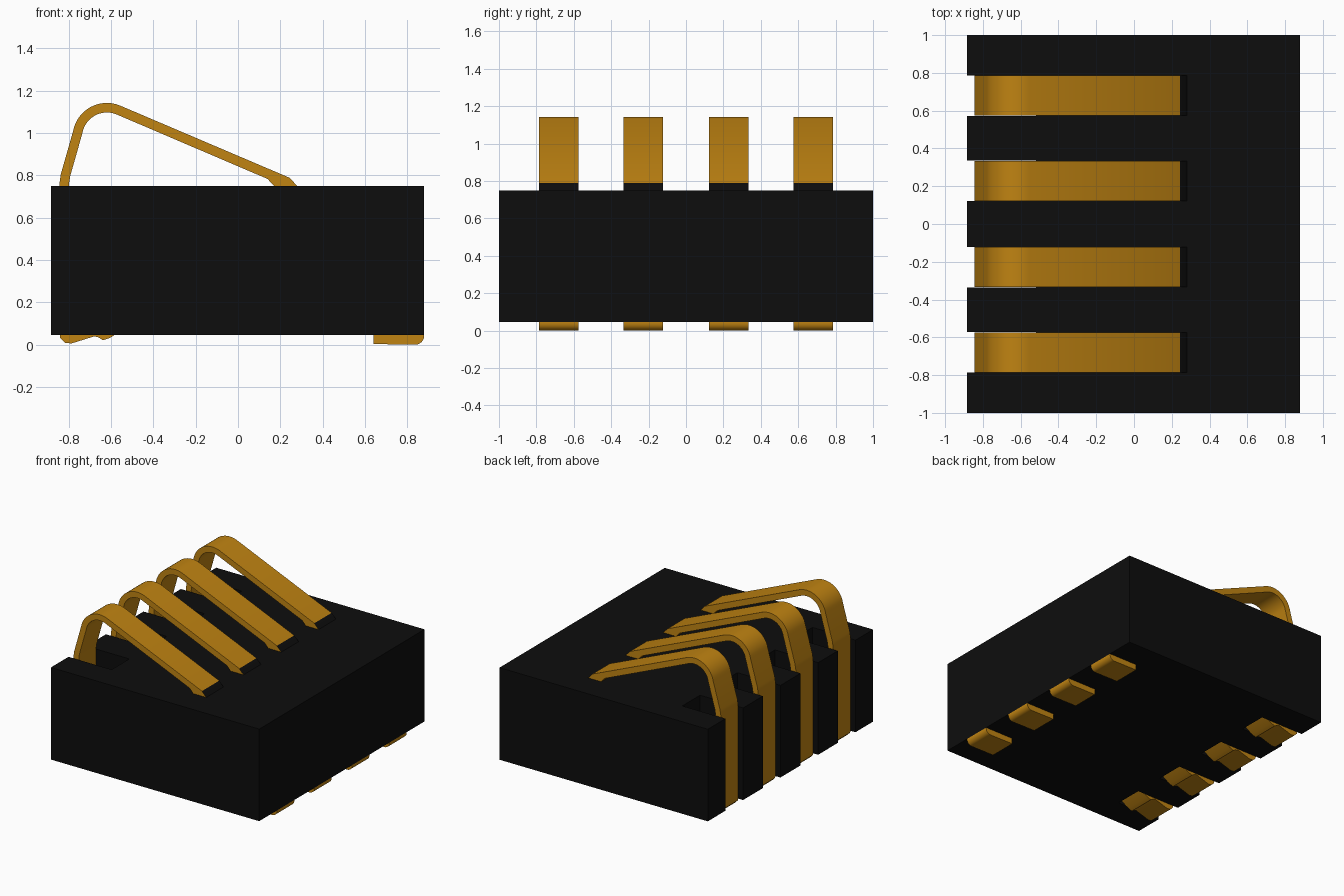
import bpy, bmesh, math
from mathutils import Vector

cube = bpy.data.objects.get("Cube")
if cube:
    bpy.data.objects.remove(cube, do_unlink=True)


def material(name, rgb, rough):
    m = bpy.data.materials.new(name)
    m.use_nodes = True
    m.diffuse_color = (*rgb, 1)
    bsdf = m.node_tree.nodes["Principled BSDF"]
    bsdf.inputs["Base Color"].default_value = (*rgb, 1)
    bsdf.inputs["Roughness"].default_value = rough
    return m


BLACK = material("black plastic", (0.004, 0.004, 0.004), 0.6)
GOLD = material("gold metal", (0.53, 0.23, 0.006), 0.4)


def prism(name, outline, offset, mats, smooth=False, end_rule=None):
    """Extrude a closed outline of 3D points along offset."""
    bm = bmesh.new()
    base = bm.faces.new([bm.verts.new(p) for p in outline])
    out = bmesh.ops.extrude_face_region(bm, geom=[base])
    bmesh.ops.translate(bm, vec=offset,
                        verts=[v for v in out["geom"] if isinstance(v, bmesh.types.BMVert)])
    bmesh.ops.recalc_face_normals(bm, faces=bm.faces)
    if end_rule:
        for f in bm.faces:
            f.material_index = 1 if end_rule(f) else 0
    me = bpy.data.meshes.new(name)
    bm.to_mesh(me)
    bm.free()
    for m in mats:
        me.materials.append(m)
    ob = bpy.data.objects.new(name, me)
    bpy.context.collection.objects.link(ob)
    if smooth:
        bpy.ops.object.select_all(action='DESELECT')
        ob.select_set(True)
        bpy.context.view_layer.objects.active = ob
        bpy.ops.object.shade_smooth_by_angle(angle=math.radians(35))
    return ob


def ribbon(path, half):
    """Mitred left and right offsets of an open path."""
    pts = [Vector(p) for p in path]
    left, right = [], []
    for i, p in enumerate(pts):
        a = (p - pts[i - 1]).normalized() if i else (pts[1] - p).normalized()
        b = (pts[i + 1] - p).normalized() if i < len(pts) - 1 else a
        na, nb = Vector((-a.y, a.x)), Vector((-b.y, b.x))
        n = (na + nb).normalized()
        d = n * half / max(n.dot(na), 0.5)
        left.append(p + d)
        right.append(p - d)
    return left, right


def arc(cx, cz, r, a0, a1, n):
    return [(cx + r * math.cos(math.radians(a0 + (a1 - a0) * i / n)),
             cz + r * math.sin(math.radians(a0 + (a1 - a0) * i / n))) for i in range(n + 1)]


ROWS = (-0.68, -0.228, 0.228, 0.68)
HALF = 0.105           # half width of each contact
BOTTOM, TOP = 0.045, 0.75

# Housing: a block with four slots cut into its left-hand edge
SLOT = HALF + 0.002
plan = [(0.88, 1), (-0.885, 1)]
for y in reversed(ROWS):
    plan += [(-0.885, y + SLOT), (-0.52, y + SLOT), (-0.52, y - SLOT), (-0.885, y - SLOT)]
plan += [(-0.885, -1), (0.88, -1)]
prism("housing", [(x, y, BOTTOM) for x, y in plan], (0, 0, TOP - BOTTOM), [BLACK])

# Spring contact side profile: bottom curl, upright, bend and sloping arm
path = [(-0.54, 0.10), (-0.615, 0.052), (-0.635, 0.045), (-0.65, 0.055), (-0.68, 0.062),
        (-0.79, 0.028), (-0.808, 0.030), (-0.820, 0.042), (-0.822, 0.06),
        (-0.822, 0.76), (-0.816, 0.80)]
path += arc(-0.62, 0.98, 0.14, 170, 67, 14) + [(0.235, 0.768)]
outer, inner = ribbon(path, 0.0225)
inner[-1] = Vector((0.14, 0.783))
tip = [Vector((0.28, TOP)), Vector((0.17, TOP))]
spring = outer + tip + inner[::-1]

# Foot profile: flat pad with a rounded outer corner
foot = [(0.64, BOTTOM), (0.64, 0.002)] + arc(0.84, 0.04, 0.04, -90, 0, 6) + [(0.88, BOTTOM)]


def is_tip(f):
    c = f.calc_center_median()
    return c.x > 0.24 and f.normal.x > 0.5


for i, y in enumerate(ROWS, 1):
    prism(f"spring_contact_{i}", [(p.x, y - HALF, p.y) for p in spring],
          (0, 2 * HALF, 0), [GOLD, BLACK], True, is_tip)
    prism(f"solder_foot_{i}", [(x, y - HALF, z) for x, z in foot],
          (0, 2 * HALF, 0), [GOLD], True)
